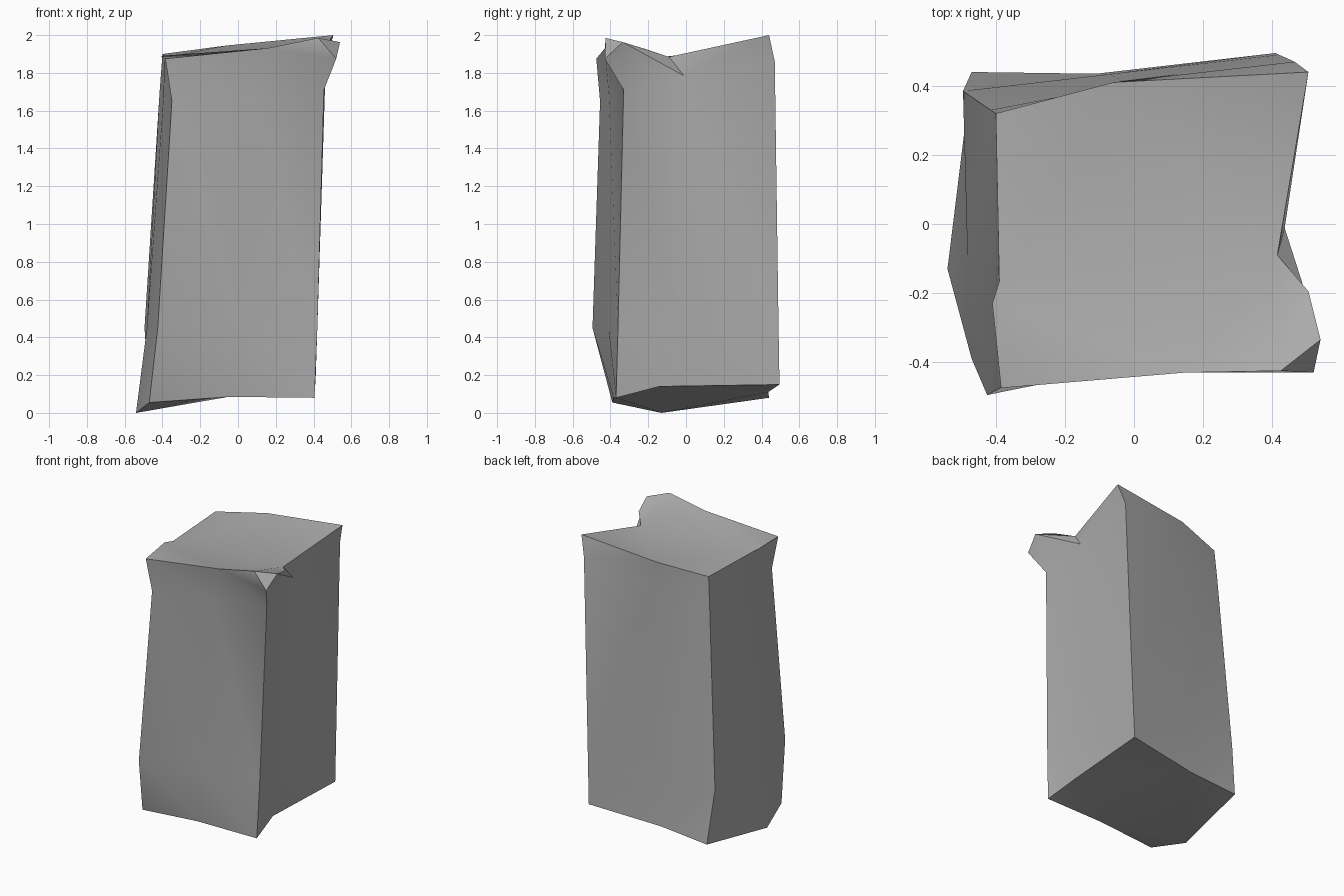
import bpy
import bmesh
import math
from mathutils import Vector

cube = bpy.data.objects.get("Cube")
if cube:
    bpy.data.objects.remove(cube, do_unlink=True)

stone = bpy.data.materials.new("grey_stone")
stone.use_nodes = True
grey = (0.42, 0.42, 0.42, 1)
stone.diffuse_color = grey
stone.node_tree.nodes["Principled BSDF"].inputs["Base Color"].default_value = grey

# Four bent corner posts, each from the foot to the rim
front_right = [(0.405, -0.37, 0.08), (0.42, -0.36, 0.45), (0.455, -0.33, 1.71), (0.52, -0.43, 1.875)]
back_right = [(0.41, 0.495, 0.15), (0.42, 0.49, 0.45), (0.465, 0.47, 1.86), (0.505, 0.44, 2.0)]
back_left = [(-0.47, 0.44, 0.08), (-0.495, 0.385, 0.45), (-0.415, 0.33, 1.7), (-0.4, 0.32, 1.9)]
front_left = [(-0.47, -0.39, 0.055), (-0.425, -0.495, 0.45), (-0.35, -0.455, 1.65), (-0.385, -0.475, 1.875)]

bm = bmesh.new()


def vert(p):
    return bm.verts.new(p)


def middle_post(foot, rim, before, after):
    """Post between two corners: straight, pulled halfway to their mean."""
    foot, rim = Vector(foot), Vector(rim)
    rows = [foot]
    for i in (1, 2):
        mean = (Vector(before[i]) + Vector(after[i])) / 2
        t = (mean.z - foot.z) / (rim.z - foot.z)
        rows.append((mean + foot.lerp(rim, t)) / 2)
    return rows + [rim]


posts = [
    front_right,
    middle_post((0.37, -0.14, 0.14), (0.415, -0.09, 1.885), front_right, back_right),
    back_right,
    middle_post((-0.11, 0.435, 0.11), (-0.06, 0.41, 1.945), back_right, back_left),
    back_left,
    middle_post((-0.54, -0.13, 0), (-0.39, -0.165, 1.88), back_left, front_left),
    front_left,
    middle_post((-0.05, -0.385, 0.085), (0.15, -0.43, 1.93), front_left, front_right),
]
grid = [[vert(p) for p in post] for post in posts]

# Walls between neighbouring posts
for n, a in enumerate(grid):
    b = grid[(n + 1) % len(grid)]
    for i in range(3):
        if n == 0 and i == 2:
            continue  # the chipped corner closes this one
        bm.faces.new((a[i], b[i], b[i + 1], a[i + 1]))

# Underside and sloping top
bm.faces.new([post[0] for post in reversed(grid)])
chip, notch_r, top_br, top_b, top_bl, notch_l, lip_l, lip_f = [post[3] for post in grid]
bm.faces.new((notch_l, notch_r, top_br, top_b, top_bl))

# Raised front lip with its chipped right corner
peak = vert((0.425, -0.425, 1.985))
tip = vert((0.54, -0.335, 1.963))
shoulder = vert((0.505, -0.195, 1.92))
heel = vert((-0.41, -0.23, 1.89))
bm.faces.new((notch_l, heel, lip_l, lip_f, peak, tip, shoulder, notch_r))
bm.faces.new((chip, tip, peak))
bm.faces.new((lip_f, chip, peak))
bm.faces.new((notch_l, lip_l, heel))
bm.faces.new((grid[0][2], grid[1][2], notch_r, shoulder, tip, chip))

bmesh.ops.triangulate(bm, faces=bm.faces[:], quad_method='SHORT_EDGE', ngon_method='BEAUTY')
bmesh.ops.recalc_face_normals(bm, faces=bm.faces[:])

mesh = bpy.data.meshes.new("stone_block")
bm.to_mesh(mesh)
bm.free()
mesh.materials.append(stone)
block = bpy.data.objects.new("stone_block", mesh)
bpy.context.collection.objects.link(block)

# Soft shading with crisp corners
bpy.ops.object.select_all(action='DESELECT')
block.select_set(True)
bpy.context.view_layer.objects.active = block
bpy.ops.object.shade_smooth_by_angle(angle=math.radians(35))
